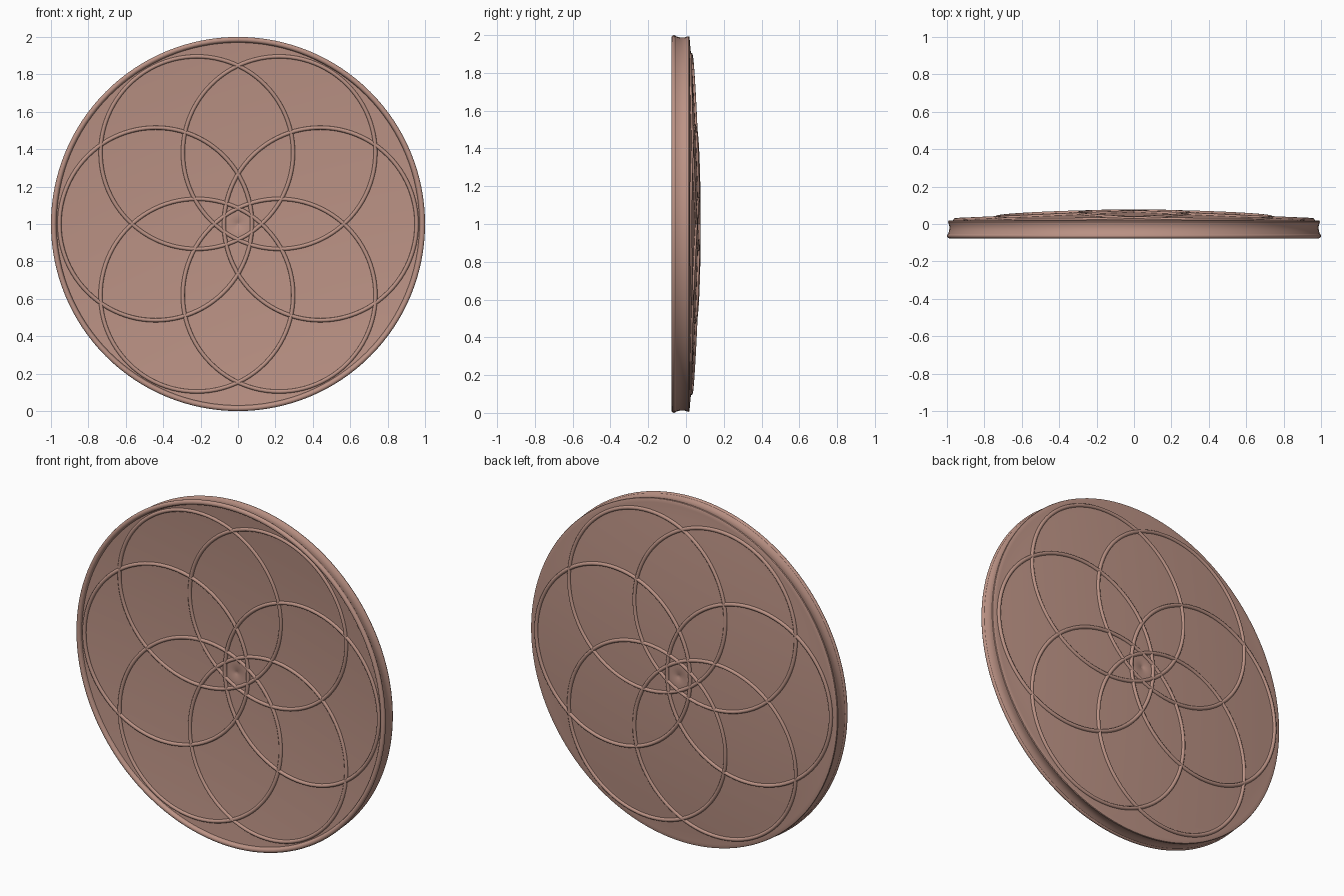
import bpy, bmesh, math
from mathutils import Matrix, Vector

cube = bpy.data.objects.get("Cube")
if cube:
    bpy.data.objects.remove(cube, do_unlink=True)

CLAY = (0.50, 0.29, 0.235, 1)
clay = bpy.data.materials.new("dusty_clay")
clay.use_nodes = True
clay.diffuse_color = CLAY
clay.node_tree.nodes["Principled BSDF"].inputs["Base Color"].default_value = CLAY

CENTRE = Vector((0, 0, 1))
SAG = 0.05
BACK, FRONT = 0.067, -0.012


def surface(r, apex):
    """Depth of the domed back or hollow front at radius r."""
    return apex - SAG * r * r


def finish(obj, angle):
    obj.data.materials.append(clay)
    bpy.ops.object.select_all(action='DESELECT')
    obj.select_set(True)
    bpy.context.view_layer.objects.active = obj
    bpy.ops.object.shade_smooth_by_angle(angle=math.radians(angle))


def lathe(name, profile, steps=128):
    """Spin an (r, y) profile about the y axis."""
    bm = bmesh.new()
    verts = [bm.verts.new((r, y, 0)) for r, y in profile]
    edges = [bm.edges.new(pair) for pair in zip(verts, verts[1:])]
    bmesh.ops.spin(bm, geom=verts + edges, cent=(0, 0, 0), axis=(0, 1, 0),
                   angle=math.tau, steps=steps)
    bmesh.ops.remove_doubles(bm, verts=bm.verts, dist=1e-5)
    bmesh.ops.recalc_face_normals(bm, faces=bm.faces)
    bm.transform(Matrix.Translation(CENTRE))
    mesh = bpy.data.meshes.new(name)
    bm.to_mesh(mesh)
    bm.free()
    obj = bpy.data.objects.new(name, mesh)
    bpy.context.collection.objects.link(obj)
    finish(obj, 35)


# Thick dished disc: hollow front, beaded rim, waisted edge, domed back
radii = [0.01] + [0.97 * i / 16 for i in range(1, 17)]
front = [(0, FRONT + 0.006)] + [(r, surface(r, FRONT)) for r in radii]
back = [(r, surface(r, BACK)) for r in reversed(radii)] + [(0, BACK - 0.006)]
bead = [(0.986 + 0.014 * math.sin(a), -0.064 - 0.013 * math.cos(a))
        for a in (math.pi * (i / 8 - 0.5) for i in range(13))]
waist = [(0.994 - 0.007 * math.sin(math.pi * i / 8), -0.053 + 0.065 * i / 8)
         for i in range(9)]
lip = [(0.992, 0.017), (0.986, 0.0195)]
lathe("shield_disc", front + bead + waist + lip + back)


# Six overlapping circular ribs laid over each face
def rib(name, angle, apex, points=96):
    curve = bpy.data.curves.new(name, 'CURVE')
    curve.dimensions = '3D'
    curve.bevel_depth = 0.011
    curve.bevel_resolution = 2
    spline = curve.splines.new('POLY')
    spline.points.add(points - 1)
    spline.use_cyclic_u = True
    for i, p in enumerate(spline.points):
        t = math.tau * i / points
        x = 0.44 * math.cos(angle) + 0.515 * math.cos(t)
        z = 0.44 * math.sin(angle) + 0.515 * math.sin(t)
        p.co = (x, surface(math.hypot(x, z), apex), z + 1, 1)
    obj = bpy.data.objects.new(name, curve)
    bpy.context.collection.objects.link(obj)
    bpy.ops.object.select_all(action='DESELECT')
    obj.select_set(True)
    bpy.context.view_layer.objects.active = obj
    bpy.ops.object.convert(target='MESH')
    finish(bpy.context.view_layer.objects.active, 60)


for side, apex in (("front", FRONT), ("back", BACK)):
    for k in range(6):
        rib(f"{side}_petal_rib_{k + 1}", math.tau * k / 6, apex)
